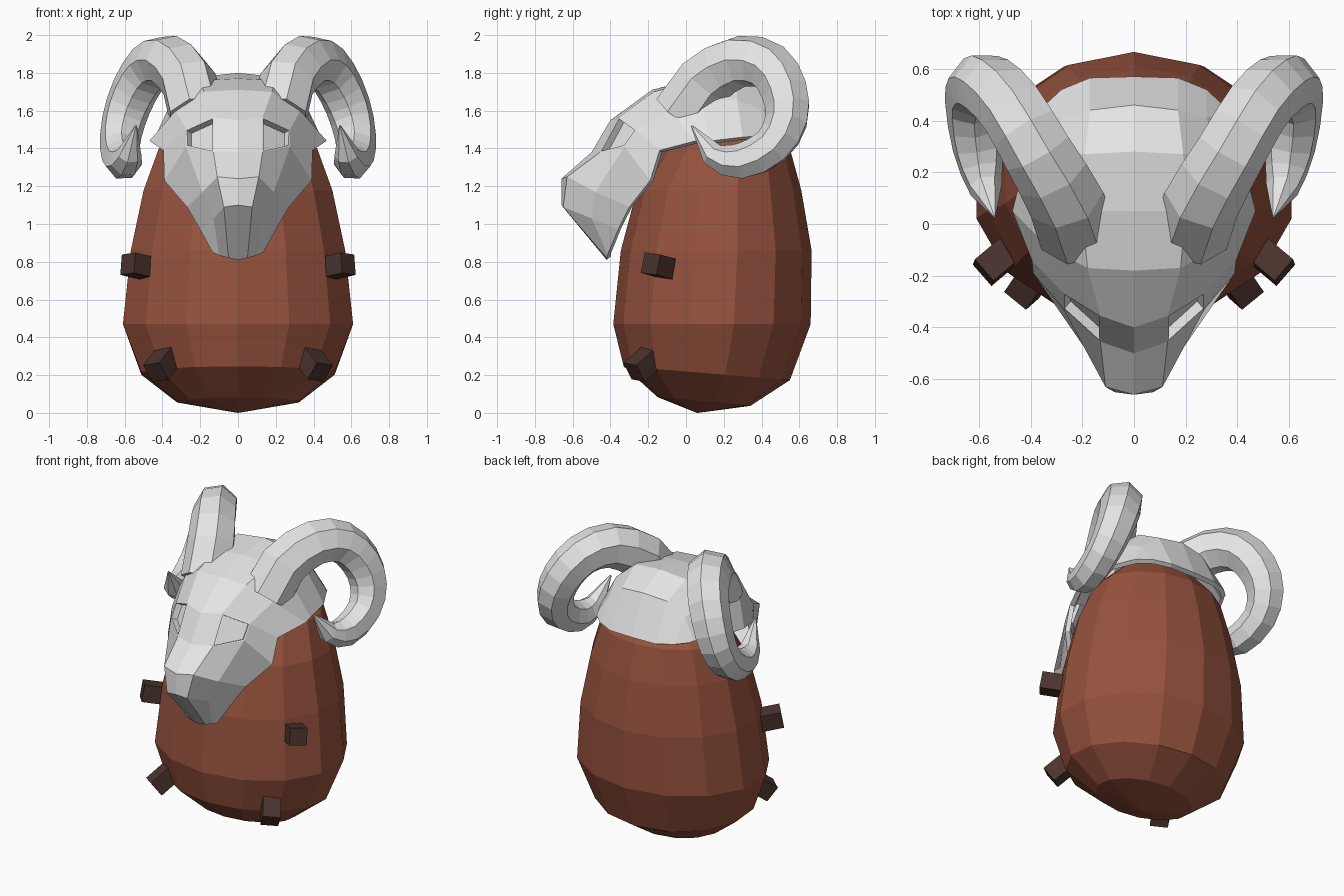
import bpy, bmesh, math
from mathutils import Vector, Matrix

if "Cube" in bpy.data.objects:
    bpy.data.objects.remove(bpy.data.objects["Cube"])


def material(name, rgb):
    m = bpy.data.materials.new(name)
    m.diffuse_color = (*rgb, 1)
    m.use_nodes = True
    m.node_tree.nodes["Principled BSDF"].inputs["Base Color"].default_value = m.diffuse_color
    return m


BONE = material("bone grey", (0.78, 0.78, 0.78))
BROWN = material("red brown", (0.31, 0.085, 0.048))
DARK = material("dark brown", (0.07, 0.033, 0.027))


def finish(name, bm, mat):
    me = bpy.data.meshes.new(name)
    bm.to_mesh(me)
    bm.free()
    me.materials.append(mat)
    ob = bpy.data.objects.new(name, me)
    bpy.context.collection.objects.link(ob)
    return ob


def mirror(ob, clip=False):
    m = ob.modifiers.new("mirror", 'MIRROR')
    m.use_clip = clip


def loft(rings):
    """Closed tube through rings of points, with capped ends."""
    bm = bmesh.new()
    rows = [[bm.verts.new(p) for p in r] for r in rings]
    for a, b in zip(rows, rows[1:]):
        n = len(a)
        for i in range(n):
            bm.faces.new((a[i], a[(i + 1) % n], b[(i + 1) % n], b[i]))
    bm.faces.new(rows[0][::-1])
    bm.faces.new(rows[-1])
    bmesh.ops.remove_doubles(bm, verts=bm.verts, dist=0.0005)
    bmesh.ops.recalc_face_normals(bm, faces=bm.faces)
    return bm


# Body: egg of elliptical rings (z, half width, front y, back y)
N = 14
body_rings = [(0.0, 0.002, 0.058, 0.062), (0.06, 0.33, -0.15, 0.34),
              (0.21, 0.525, -0.33, 0.55), (0.47, 0.625, -0.385, 0.66),
              (0.86, 0.582, -0.345, 0.665), (1.18, 0.512, -0.26, 0.61),
              (1.40, 0.43, -0.12, 0.55), (1.56, 0.26, 0.0, 0.42)]
rings = []
for z, w, f, b in body_rings:
    ring = []
    for i in range(N):
        t = 2 * math.pi * i / N
        s, c = math.sin(t), math.cos(t)
        tilt = -0.07 * c * w if 0.01 < z < 0.4 else 0   # underside rises at the front
        ring.append((w * s, (f + b) / 2 + (b - f) / 2 * c, z + tilt))
    rings.append(ring)
finish("body", loft(rings), BROWN)

# Skull mask: half-arcs from the centre line out to the rim, muzzle to back
skull_rows = [
    [(0, -.42, .81), (.05, -.42, .82), (.10, -.415, .835), (.135, -.41, .85)],
    [(0, -.66, 1.10), (.075, -.65, 1.09), (.13, -.50, 1.03), (.20, -.36, .97)],
    [(0, -.66, 1.24), (.11, -.63, 1.25), (.19, -.48, 1.17), (.27, -.30, 1.09)],
    [(0, -.50, 1.38), (.13, -.455, 1.38), (.275, -.325, 1.41), (.39, -.19, 1.23)],
    [(0, -.40, 1.55), (.13, -.355, 1.565), (.275, -.265, 1.50), (.395, -.14, 1.39)],
    [(0, -.18, 1.71), (.18, -.17, 1.70), (.33, -.09, 1.60), (.47, .05, 1.44)],
    [(0, .05, 1.77), (.20, .05, 1.76), (.35, .08, 1.65), (.45, .13, 1.44)],
    [(0, .28, 1.80), (.19, .27, 1.78), (.33, .27, 1.66), (.43, .30, 1.46)],
    [(0, .46, 1.71), (.17, .44, 1.69), (.28, .41, 1.60), (.36, .43, 1.47)],
    [(0, .57, 1.45), (.17, .565, 1.45), (.28, .52, 1.46), (.345, .46, 1.465)]]
bm = bmesh.new()
grid = [[bm.verts.new(p) for p in r] for r in skull_rows]
eye = None
for j in range(len(grid) - 1):
    for i in range(3):
        f = bm.faces.new((grid[j][i], grid[j][i + 1], grid[j + 1][i + 1], grid[j + 1][i]))
        if (j, i) == (3, 1):
            eye = f
bm.normal_update()
if eye.normal.y > 0:
    bmesh.ops.reverse_faces(bm, faces=bm.faces)
    bm.normal_update()
# Eye socket: inset and sunk
bmesh.ops.inset_region(bm, faces=[eye], thickness=0.01)
low = eye.normal.copy()
res = bmesh.ops.extrude_discrete_faces(bm, faces=[eye])
bmesh.ops.translate(bm, verts=res["faces"][0].verts, vec=-0.04 * low)
skull = finish("skull_mask", bm, BONE)
mirror(skull, True)
sol = skull.modifiers.new("thickness", 'SOLIDIFY')
sol.thickness = 0.03
sol.offset = -1

# Horns: tapering tube along a curling path (x, y, z, radius)
path = [(.22, -.03, 1.58, .155), (.265, .10, 1.76, .152), (.37, .28, 1.863, .14),
        (.465, .44, 1.83, .133), (.55, .525, 1.70, .127), (.605, .535, 1.55, .118),
        (.625, .455, 1.41, .106), (.605, .29, 1.33, .098), (.575, .14, 1.37, .065),
        (.54, .03, 1.52, .005)]


def smooth_path(keys):
    """Catmull-Rom: add a midpoint to each span after the first."""
    k = [Vector(p) for p in keys]
    out = [k[0]]
    for i in range(1, len(k) - 1):
        out.append(k[i])
        if i + 2 < len(k):
            out.append((9 * (k[i] + k[i + 1]) - k[i - 1] - k[i + 2]) / 16)
    return out + [k[-1]]


keys = smooth_path(path)
pts = [k.to_3d() for k in keys]
side = Vector((0.85, -0.5, 0))
rings = []
for k, p in enumerate(pts):
    d = (pts[min(k + 1, len(pts) - 1)] - pts[max(k - 1, 0)]).normalized()
    side = (side - side.dot(d) * d).normalized()
    up = d.cross(side)
    rings.append([p + keys[k][3] * (math.cos(a) * side + math.sin(a) * up)
                  for a in (2 * math.pi * i / 7 for i in range(7))])
mirror(finish("horns", loft(rings), BONE))


# Pegs: square stubs sticking out of the body
def peg(name, end, direction, roll, length=0.24, size=0.11):
    d = Vector(direction).normalized()
    bm = bmesh.new()
    bmesh.ops.create_cube(bm, size=1)
    rot = d.to_track_quat('Z', 'Y').to_matrix().to_4x4()
    bm.transform(Matrix.Translation(Vector(end) - d * length / 2) @ rot
                 @ Matrix.Rotation(roll, 4, 'Z') @ Matrix.Diagonal((size, size, length, 1)))
    mirror(finish(name, bm, DARK))


peg("upper_pegs", (.583, -.188, .79), (.76, -.64, .18), -0.1)
peg("lower_pegs", (.435, -.275, .215), (.42, -.62, -.55), -0.15)
